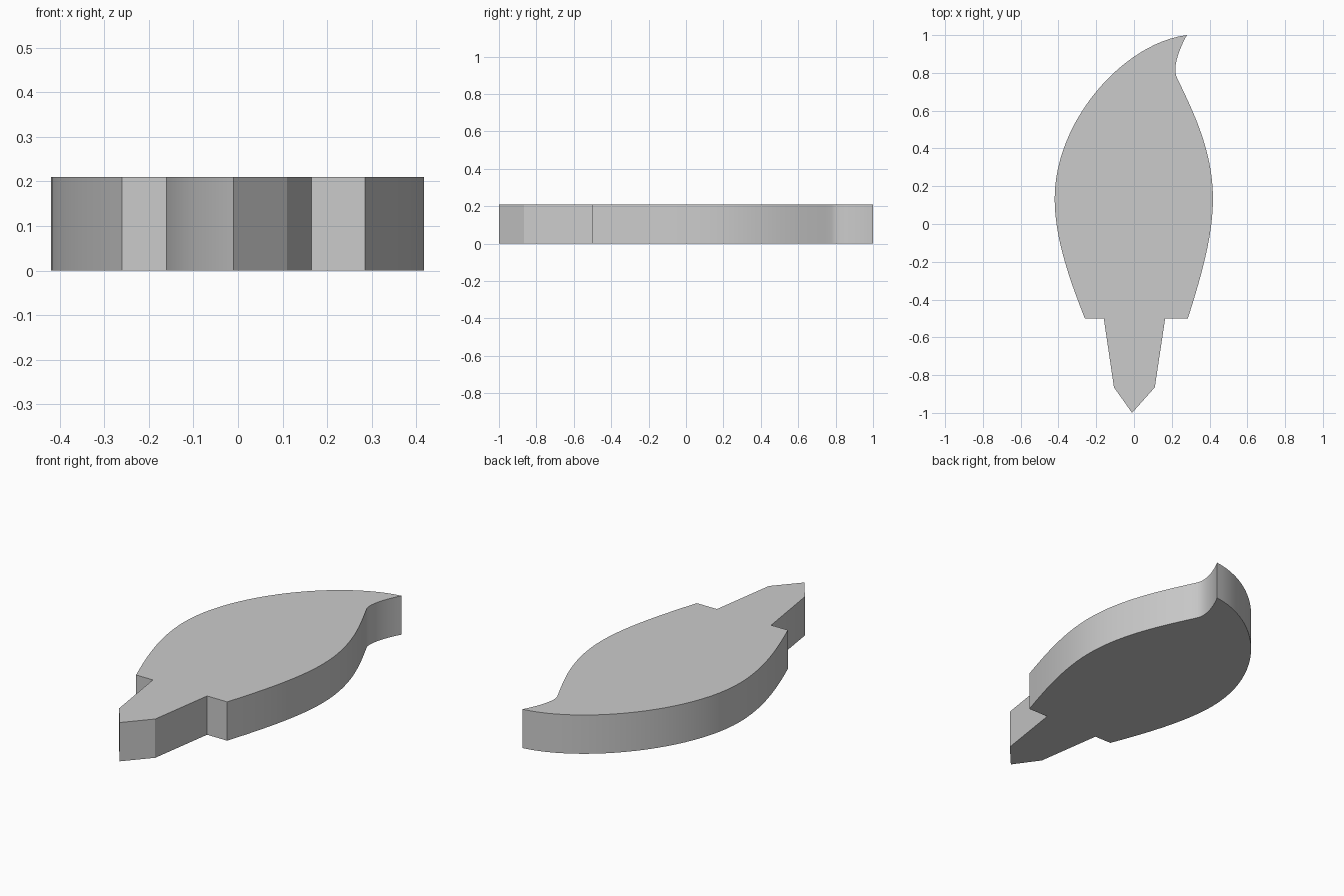
import bpy, bmesh, math
from mathutils import Vector
from mathutils.geometry import interpolate_bezier

if "Cube" in bpy.data.objects:
    bpy.data.objects.remove(bpy.data.objects["Cube"])

THICKNESS = 0.21

# Plain grey material
grey = bpy.data.materials.new("light grey")
grey.use_nodes = True
colour = (0.6, 0.6, 0.6, 1)
grey.diffuse_color = colour
grey.node_tree.nodes["Principled BSDF"].inputs["Base Color"].default_value = colour


def arc(start, handle_a, handle_b, end, steps=16):
    """Points of one bezier segment, without its end point."""
    pts = [Vector((x, y, 0)) for x, y in (start, handle_a, handle_b, end)]
    return interpolate_bezier(*pts, steps + 1)[:-1]


# Leaf outline: curved blade, hooked tip, then the straight pointed stem
right_base, right_side = (0.285, -0.5), (0.418, 0.135)
neck, tip = (0.225, 0.78), (0.28, 1)
left_side, left_base = (-0.42, 0.135), (-0.26, -0.5)
outline = arc(right_base, (0.365, -0.25), (0.418, -0.05), right_side)
outline += arc(right_side, (0.418, 0.4), (0.3, 0.62), neck)
outline += arc(neck, (0.205, 0.825), (0.235, 0.92), tip)
outline += arc(tip, (-0.05, 0.96), (-0.42, 0.55), left_side, 24)
outline += arc(left_side, (-0.42, -0.05), (-0.36, -0.25), left_base)
stem = [left_base, (-0.16, -0.5), (-0.106, -0.865), (-0.01, -1),
        (0.11, -0.865), (0.165, -0.5)]
outline += [Vector((x, y, 0)) for x, y in stem]

# Extrude the outline into a slab
bm = bmesh.new()
face = bm.faces.new([bm.verts.new(p) for p in outline])
result = bmesh.ops.extrude_face_region(bm, geom=[face], use_keep_orig=True)
top = [g for g in result["geom"] if isinstance(g, bmesh.types.BMVert)]
bmesh.ops.translate(bm, verts=top, vec=(0, 0, THICKNESS))
bmesh.ops.recalc_face_normals(bm, faces=bm.faces)
mesh = bpy.data.meshes.new("leaf_slab")
bm.to_mesh(mesh)
bm.free()
mesh.materials.append(grey)

leaf = bpy.data.objects.new("leaf_slab", mesh)
bpy.context.collection.objects.link(leaf)
bpy.context.view_layer.objects.active = leaf
leaf.select_set(True)
bpy.ops.object.shade_smooth_by_angle(angle=math.radians(30))
